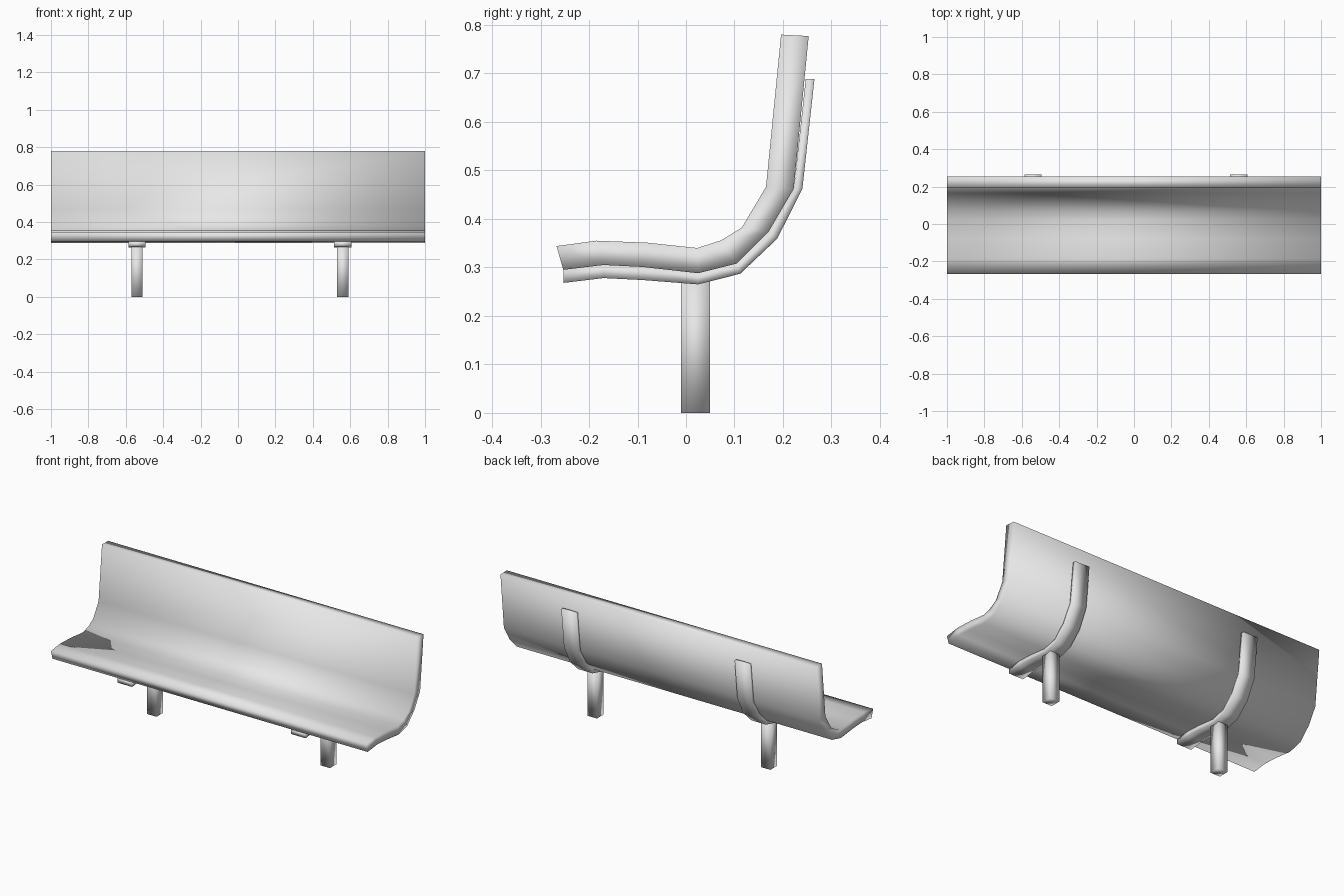
import bpy
import bmesh

if "Cube" in bpy.data.objects:
    bpy.data.objects.remove(bpy.data.objects["Cube"])

grey = bpy.data.materials.new("light grey")
grey.diffuse_color = (0.8, 0.8, 0.8, 1)
grey.use_nodes = True
grey.node_tree.nodes["Principled BSDF"].inputs["Base Color"].default_value = grey.diffuse_color


def extrude_profile(name, front, back, x0, x1):
    """Sweep a strip section, given as two matching (y, z) edges, along x."""
    bm = bmesh.new()
    rows = [[[bm.verts.new((x, y, z)) for y, z in edge] for edge in (front, back)]
            for x in (x0, x1)]
    (a, b), (c, d) = rows
    for i in range(len(front) - 1):
        j = i + 1
        bm.faces.new((a[i], a[j], c[j], c[i]))
        bm.faces.new((b[i], b[j], d[j], d[i]))
        bm.faces.new((a[i], a[j], b[j], b[i]))
        bm.faces.new((c[i], c[j], d[j], d[i]))
    for i in (0, -1):
        bm.faces.new((a[i], b[i], d[i], c[i]))
    bmesh.ops.recalc_face_normals(bm, faces=bm.faces)
    for f in bm.faces:
        f.smooth = True
    mesh = bpy.data.meshes.new(name)
    bm.to_mesh(mesh)
    bm.free()
    mesh.materials.append(grey)
    obj = bpy.data.objects.new(name, mesh)
    bpy.context.collection.objects.link(obj)
    return obj


# curved seat and backrest shell
seat_top = [(-0.267, 0.344), (-0.185, 0.355), (-0.08, 0.351), (0.023, 0.340),
            (0.073, 0.356), (0.115, 0.382), (0.165, 0.466), (0.196, 0.78)]
seat_under = [(-0.253, 0.295), (-0.17, 0.305), (-0.09, 0.301), (0.025, 0.288),
              (0.105, 0.308), (0.17, 0.373), (0.222, 0.462), (0.253, 0.777)]
extrude_profile("seat_and_back", seat_top, seat_under, -1, 1)

# support straps under the shell, each on a square post
strap_top = seat_under[:-1] + [(0.247, 0.689)]
strap_under = [(-0.253, 0.268), (-0.17, 0.278), (-0.09, 0.274), (0.025, 0.265),
               (0.112, 0.287), (0.188, 0.359), (0.240, 0.462), (0.265, 0.689)]
for side, x in (("left", -0.54), ("right", 0.56)):
    extrude_profile(side + "_strap", strap_top, strap_under, x - 0.046, x + 0.046)
    extrude_profile(side + "_post", [(-0.01, 0), (-0.01, 0.275)],
                    [(0.05, 0), (0.05, 0.275)], x - 0.03, x + 0.03)
